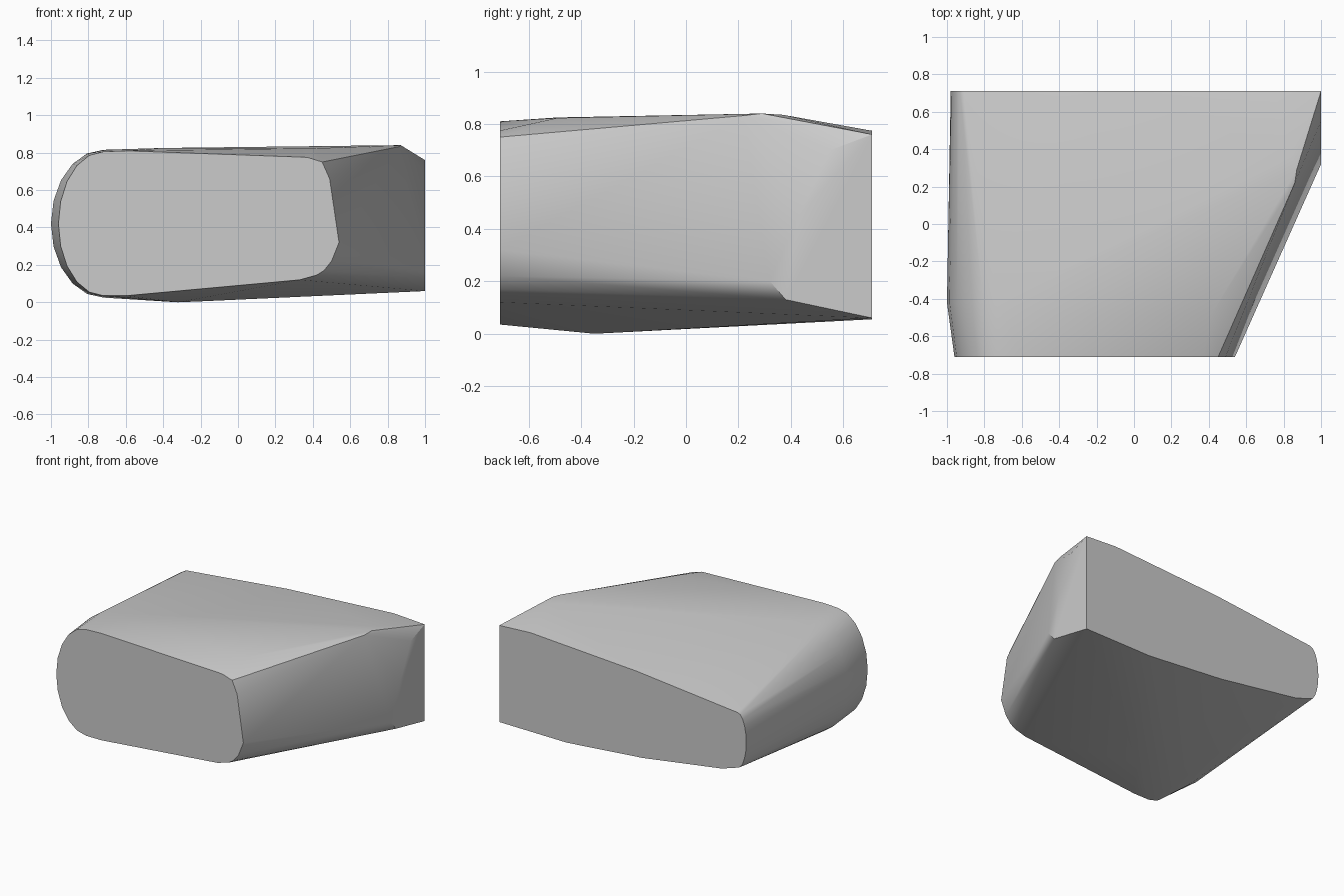
import bpy
import bmesh
import math

default_cube = bpy.data.objects.get("Cube")
if default_cube:
    bpy.data.objects.remove(default_cube, do_unlink=True)


def make_material(name, colour):
    material = bpy.data.materials.new(name)
    material.use_nodes = True
    material.diffuse_color = colour
    shader = material.node_tree.nodes["Principled BSDF"]
    shader.inputs["Base Color"].default_value = colour
    shader.inputs["Roughness"].default_value = 0.8
    return material


def section(y, outline):
    """Place an (x, z) outline on the plane at depth y."""
    return [(x, y, z) for x, z in outline]


def rounded_flank(x, z, width, height, steps=10):
    """Half ellipse that bulges towards -x."""
    angles = [math.pi * (i / steps - 0.5) for i in range(steps + 1)]
    return [(x - width * math.cos(a), z + height * math.sin(a)) for a in angles]


def build_hull(name, points, material):
    """Stretch a closed skin over the section points."""
    bm = bmesh.new()
    for point in points:
        bm.verts.new(point)
    skin = bmesh.ops.convex_hull(bm, input=bm.verts[:])
    unused = set(skin["geom_interior"]) | set(skin["geom_unused"])
    spare = [v for v in unused if isinstance(v, bmesh.types.BMVert)]
    bmesh.ops.delete(bm, geom=spare, context="VERTS")
    bmesh.ops.dissolve_limit(bm, angle_limit=math.radians(0.5),
                             verts=bm.verts[:], edges=bm.edges[:])
    bmesh.ops.recalc_face_normals(bm, faces=bm.faces[:])
    mesh = bpy.data.meshes.new(name)
    bm.to_mesh(mesh)
    bm.free()
    mesh.materials.append(material)
    body = bpy.data.objects.new(name, mesh)
    bpy.context.collection.objects.link(body)
    return body


# Flat front end, rounded on one flank
front_end = section(-0.71, rounded_flank(-0.72, 0.42, 0.24, 0.385) + [
    (-0.6, 0.81), (0.37, 0.775), (0.45, 0.75), (0.49, 0.66), (0.54, 0.32),
    (0.5, 0.22), (0.46, 0.17), (0.42, 0.145), (0.33, 0.12), (-0.6, 0.035)])

# Fullest part of the rounded flank
flank_bulge = section(-0.42, rounded_flank(-0.72, 0.42, 0.28, 0.395))

# High points of the crown
crown = section(-0.49, [(-0.4, 0.825), (0.41, 0.823)])
crown += section(0.22, [(0.86, 0.832)])
crown += section(0.29, [(0.87, 0.84)])
crown += section(0.37, [(0.84, 0.835)])

# Low point of the belly
belly = section(-0.35, [(-0.32, 0)]) + section(-0.25, [(-0.2, 0.005)])

# Corner of the upright side panel
side_panel = section(0.32, [(1, 0.2)]) + section(0.38, [(1, 0.13)])
side_panel += section(0.43, [(1, 0.45)]) + section(0.55, [(1, 0.7)])

# Flat, tapered back end
back_end = section(0.71, rounded_flank(-0.91, 0.44, 0.07, 0.2) + [
    (-0.1, 0.723), (0.75, 0.774), (1, 0.76), (1, 0.06), (0.46, 0.055),
    (-0.15, 0.107), (-0.64, 0.178), (-0.785, 0.2)])

grey = make_material("light grey", (0.6, 0.6, 0.6, 1))
body = build_hull("rounded_block",
                  front_end + flank_bulge + crown + belly + side_panel + back_end,
                  grey)

bpy.ops.object.select_all(action="DESELECT")
body.select_set(True)
bpy.context.view_layer.objects.active = body
bpy.ops.object.shade_smooth_by_angle(angle=math.radians(30))
